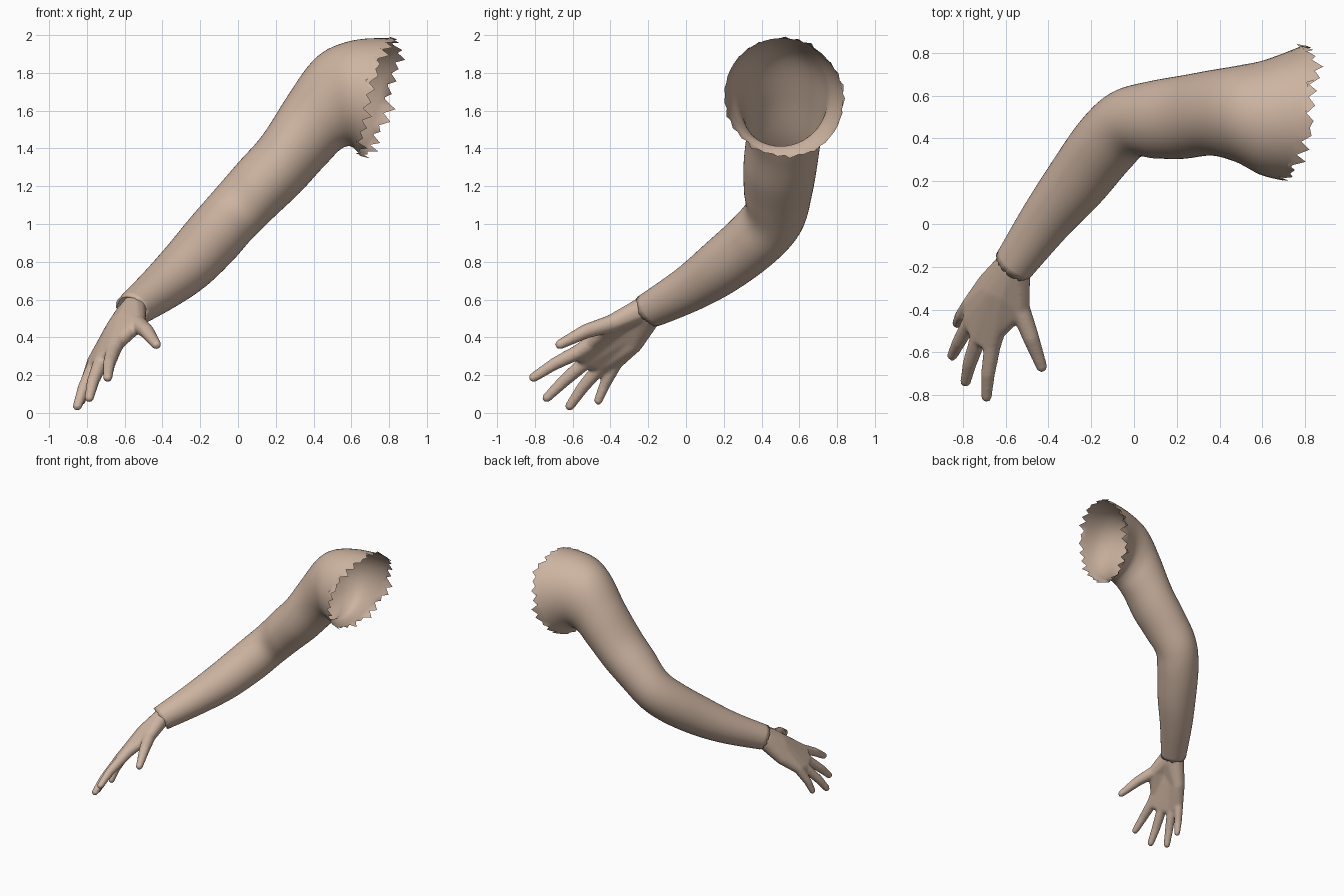
import bpy, bmesh, math, random
from mathutils import Vector

if "Cube" in bpy.data.objects:
    bpy.data.objects.remove(bpy.data.objects["Cube"])

random.seed(4)
skin = bpy.data.materials.new("skin")
skin.diffuse_color = (0.61, 0.455, 0.355, 1)
skin.use_nodes = True
skin.node_tree.nodes["Principled BSDF"].inputs["Base Color"].default_value = skin.diffuse_color


def add_object(name, bm):
    bmesh.ops.recalc_face_normals(bm, faces=bm.faces)
    for f in bm.faces:
        f.smooth = True
    me = bpy.data.meshes.new(name)
    bm.to_mesh(me)
    bm.free()
    me.materials.append(skin)
    ob = bpy.data.objects.new(name, me)
    bpy.context.collection.objects.link(ob)
    return ob


def catmull(p0, p1, p2, p3, t):
    return [0.5 * (2 * b + (c - a) * t + (2 * a - 5 * b + 4 * c - d) * t * t
                   + (3 * b - a - 3 * c + d) * t ** 3) for a, b, c, d in zip(p0, p1, p2, p3)]


# Arm: open shell lofted from shoulder to wrist
# each section: centre xyz, plane normal xyz, half height, half depth
sections = [
    (.745, .52, 1.67, .95, -.17, -.27, .325, .32),
    (.60, .50, 1.69, 1, -.05, .0, .28, .268),
    (.48, .515, 1.64, .97, 0, .23, .255, .225),
    (.365, .52, 1.50, .90, 0, .45, .212, .20),
    (.23, .50, 1.32, .84, 0, .54, .182, .195),
    (.095, .487, 1.18, .82, .1, .55, .172, .182),
    (-.035, .465, 1.04, .72, .38, .56, .162, .165),
    (-.14, .365, .92, .58, .62, .53, .16, .16),
    (-.27, .195, .78, .53, .69, .49, .148, .148),
    (-.41, .02, .658, .53, .69, .49, .124, .124),
    (-.565, -.195, .54, .53, .69, .49, .094, .098),
]
SEG, SUB = 56, 6
rows = []
for i in range(len(sections) - 1):
    quad = [sections[min(max(i + k, 0), len(sections) - 1)] for k in (-1, 0, 1, 2)]
    rows += [catmull(*quad, s / SUB) for s in range(SUB)]
rows.append(list(sections[-1]))
# cuff lip turned inwards at the wrist
lip = list(sections[-1])
lip[6], lip[7] = .082, .084
rows.append(lip)

bm = bmesh.new()
rings = []
for r, row in enumerate(rows):
    c, n = Vector(row[:3]), Vector(row[3:6]).normalized()
    v = (Vector((0, 1, 0)) - n * n.y).normalized()
    u = n.cross(v)
    ring = []
    for k in range(SEG):
        a = 2 * math.pi * k / SEG
        p = c + u * math.cos(a) * row[6] + v * math.sin(a) * row[7]
        if r == 0:      # torn shoulder edge
            p += n * ((.028 if k % 2 else -.022) + random.uniform(-.025, .025))
        elif r == len(rows) - 2:   # slightly uneven cuff
            p += n * random.uniform(-.007, .007)
        ring.append(bm.verts.new(p))
    rings.append(ring)
for a, b in zip(rings, rings[1:]):
    for k in range(SEG):
        j = (k + 1) % SEG
        bm.faces.new((a[k], a[j], b[j], b[k]))
add_object("arm", bm)

# Hand: hulls of spheres fused by a voxel remesh
bm = bmesh.new()


def hull(*balls):
    part = bmesh.new()
    for x, y, z, r in balls:
        ret = bmesh.ops.create_icosphere(part, subdivisions=2, radius=r)
        bmesh.ops.translate(part, verts=ret["verts"], vec=(x, y, z))
    ret = bmesh.ops.convex_hull(part, input=part.verts)
    junk = [g for g in ret["geom_interior"] + ret["geom_unused"] if isinstance(g, bmesh.types.BMVert)]
    bmesh.ops.delete(part, geom=list(set(junk)), context="VERTS")
    tmp = bpy.data.meshes.new("tmp")
    part.to_mesh(tmp)
    part.free()
    bm.from_mesh(tmp)
    bpy.data.meshes.remove(tmp)


# fingers: knuckle, middle joint, tip
fingers = [
    [(-.662, -.565, .325, .041), (-.683, -.70, .257, .034), (-.69, -.808, .187, .026)],
    [(-.725, -.525, .275, .041), (-.768, -.65, .165, .034), (-.788, -.737, .08, .026)],
    [(-.762, -.45, .25, .04), (-.818, -.55, .13, .033), (-.85, -.615, .036, .026)],
    [(-.765, -.372, .265, .038), (-.81, -.43, .15, .03), (-.828, -.465, .065, .024)],
]
# palm: heel points under each finger, plus the wrist
palm = [(-.60, -.33, .485, .056), (-.635, -.32, .455, .058),
        (-.665, -.30, .41, .056), (-.685, -.28, .365, .052)]
wrist_a, wrist_b = (-.55, -.215, .555, .068), (-.585, -.195, .515, .068)
inner = (-.52, -.13, .585, .072)
for f in fingers:
    hull(f[0], f[1])
    hull(f[1], f[2])
for i in range(3):
    hull(palm[i], palm[i + 1], fingers[i][0], fingers[i + 1][0])
hull(palm[0], palm[1], wrist_a, wrist_b)
hull(palm[1], palm[2], palm[3], wrist_a, wrist_b)
hull(wrist_a, wrist_b, inner)
# thumb and its web
root, joint = (-.535, -.39, .475, .048), (-.483, -.53, .432, .04)
hull(wrist_a, root, palm[0])
hull(root, joint)
hull(joint, (-.432, -.668, .362, .027))
hull(root, palm[0], (-.635, -.50, .37, .038))

hand = add_object("hand", bm)
rem = hand.modifiers.new("fuse", "REMESH")
rem.mode = "VOXEL"
rem.voxel_size = .009
rem.use_smooth_shade = True
sm = hand.modifiers.new("soften", "SMOOTH")
sm.factor = .5
sm.iterations = 7
